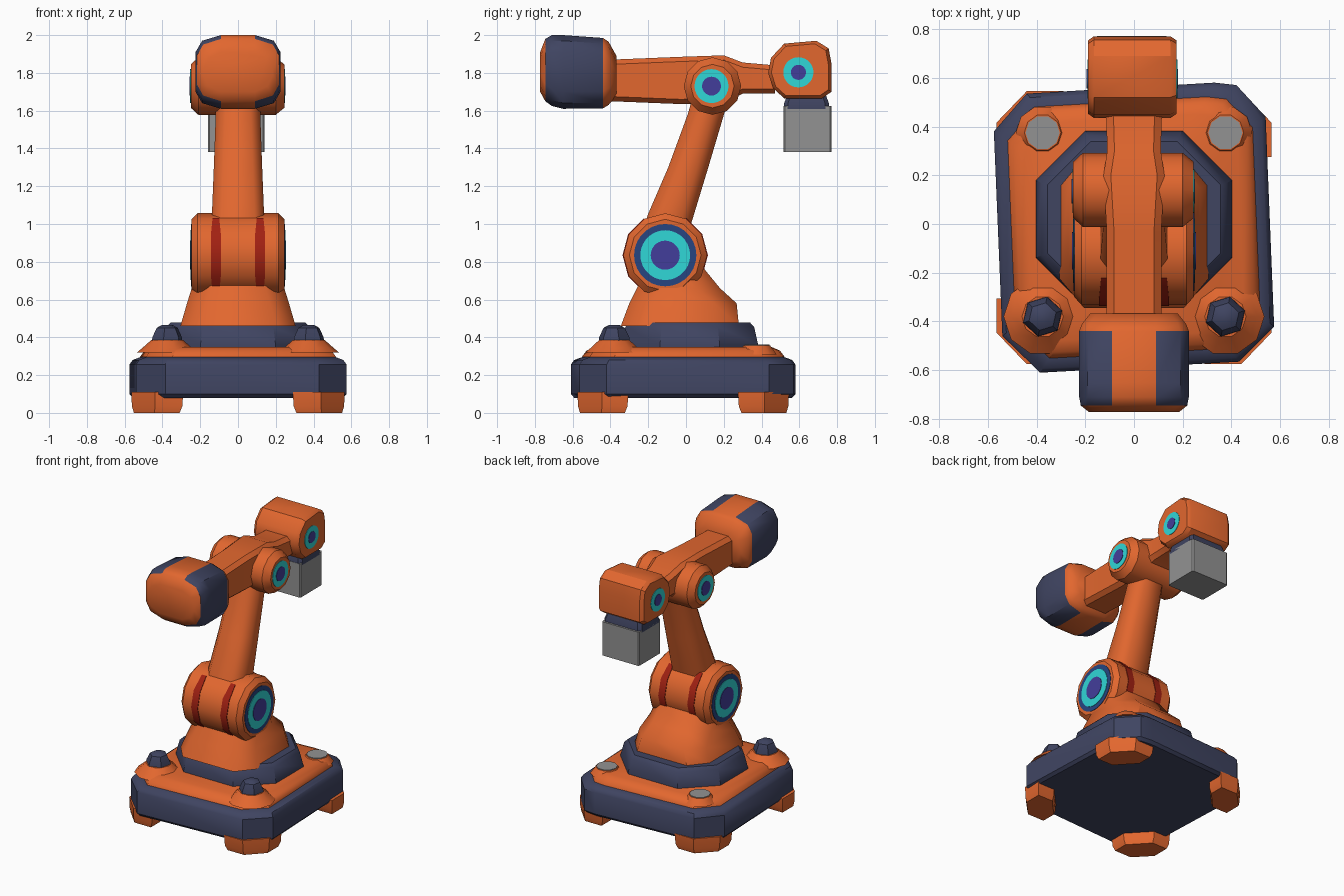
import bpy, bmesh, math
from mathutils import Vector

if "Cube" in bpy.data.objects:
    bpy.data.objects.remove(bpy.data.objects["Cube"])


def material(name, r, g, b):
    m = bpy.data.materials.new(name)
    m.diffuse_color = (r, g, b, 1)
    m.use_nodes = True
    m.node_tree.nodes["Principled BSDF"].inputs["Base Color"].default_value = m.diffuse_color
    return m


ORANGE = material("orange paint", 0.76, 0.135, 0.028)
NAVY = material("navy", 0.05, 0.058, 0.12)
GREY = material("grey metal", 0.29, 0.29, 0.29)
CYAN = material("cyan", 0.03, 0.68, 0.68)
INDIGO = material("indigo", 0.055, 0.048, 0.33)
BLUE = material("deep blue", 0.02, 0.06, 0.22)
RED = material("dark red", 0.36, 0.015, 0.006)


def loft(name, rings, mats, rule=None, angle=35):
    """Skin a list of equal-length point rings and cap both ends."""
    bm = bmesh.new()
    vs = [[bm.verts.new(p) for p in ring] for ring in rings]
    n = len(vs[0])
    for a, b in zip(vs, vs[1:]):
        for i in range(n):
            j = (i + 1) % n
            bm.faces.new((a[i], a[j], b[j], b[i]))
    bm.faces.new(vs[0])
    bm.faces.new(vs[-1])
    bmesh.ops.recalc_face_normals(bm, faces=bm.faces)
    if rule:
        for f in bm.faces:
            f.material_index = rule(f.calc_center_median())
    me = bpy.data.meshes.new(name)
    bm.to_mesh(me)
    bm.free()
    for m in mats:
        me.materials.append(m)
    ob = bpy.data.objects.new(name, me)
    bpy.context.collection.objects.link(ob)
    bpy.ops.object.select_all(action='DESELECT')
    ob.select_set(True)
    bpy.context.view_layer.objects.active = ob
    bpy.ops.object.shade_smooth_by_angle(angle=math.radians(angle))
    return ob


def place(axis, pos, u, v):
    return {'x': (pos, u, v), 'y': (u, pos, v), 'z': (u, v, pos)}[axis]


def cut_rect(axis, pos, cu, cv, hu, hv, ku, kv):
    """Rectangle with cut corners, across the given axis."""
    pts = [(hu - ku, hv), (hu, hv - kv), (hu, kv - hv), (hu - ku, -hv),
           (ku - hu, -hv), (-hu, kv - hv), (-hu, hv - kv), (ku - hu, hv)]
    return [place(axis, pos, cu + u, cv + v) for u, v in pts]


def circle(axis, pos, cu, cv, r, n=12, phase=0.0):
    return [place(axis, pos, cu + r * math.cos(phase + 2 * math.pi * i / n),
                  cv + r * math.sin(phase + 2 * math.pi * i / n)) for i in range(n)]


def discs(name, y, z, xl, xr, layers):
    """Concentric painted plates on both ends of a joint."""
    for side, x0 in ((-1, xl), (1, xr)):
        for k, (r, mat) in enumerate(layers):
            x = x0 + side * 0.003 * (k + 1)
            loft(f"{name}_{mat.name.replace(' ', '_')}_disc",
                 [circle('x', x - side * 0.006, y, z, r, 28), circle('x', x, y, z, r, 28)], [mat])


# Base slab and deck share one slightly skewed footprint
FOOT = [(-.575, .38), (-.44, .535), (.33, .58), (.42, .57), (.54, .44),
        (.575, -.42), (.43, -.565), (-.385, -.61), (-.54, -.46)]


def foot_ring(s, z):
    return [(x * s, (y + .01) * s - .01, z) for x, y in FOOT]


loft("base_slab", [foot_ring(s, z) for s, z in
                   ((.97, .08), (1, .10), (1, .255), (.97, .28), (.9, .295))], [NAVY])
loft("base_deck", [foot_ring(s, z) for s, z in ((.91, .27), (.9, .298), (.86, .33), (.78, .35))], [ORANGE])

# Four feet, cut to follow the slab corners
CORNER = [(.565, .29), (.565, .43), (.44, .56), (.29, .56), (.29, .44), (.43, .29)]
for sx in (-1, 1):
    for sy in (-1, 1):
        rings = []
        for s, z in ((.88, 0.0), (.97, .035), (1, .11)):
            rings.append([(sx * (.45 + (x - .45) * s), sy * (.445 + (y - .445) * s) - .015, z)
                          for x, y in CORNER])
        loft("foot", rings, [ORANGE])

# Deck mounds: bolts at the front, grey pads at the back
for sx in (-1, 1):
    x = sx * .375
    loft("bolt_mound", [circle('z', z, x, -.38, r, 10) for r, z in ((.16, .32), (.13, .345), (.085, .385))], [ORANGE])
    loft("corner_bolt", [circle('z', z, x, -.38, r, 6, .3) for r, z in
                         ((.088, .35), (.082, .40), (.058, .45), (.03, .465))], [NAVY])
    loft("pad_mound", [circle('z', z, x, .375, r, 10) for r, z in ((.11, .31), (.075, .356))], [ORANGE])
    loft("deck_pad", [circle('z', z, x, .375, .07, 10) for z in (.352, .361)], [GREY])

# Turntable
loft("turntable", [cut_rect('z', z, 0, .02, .395 * s, .355 * s, .2 * s, .2 * s)
                   for z, s in ((.33, 1.02), (.36, 1.02), (.455, .96), (.478, .9))], [NAVY])

# Pedestal rising into the shoulder
loft("pedestal", [cut_rect('z', z, 0, (y0 + y1) / 2, hx, (y1 - y0) / 2, .1, .12)
                  for z, hx, y0, y1 in ((.46, .305, -.345, .28), (.58, .27, -.30, .268),
                                        (.66, .245, -.26, .18), (.77, .238, -.21, .09))], [ORANGE], None, 50)

# Shoulder hub
SY, SZ = -.11, .835
loft("shoulder_hub", [circle('x', x, SY, SZ, r) for x, r in
                      ((-.245, .19), (-.215, .222), (.215, .222), (.245, .19))], [ORANGE])
discs("shoulder", SY, SZ, -.245, .245, ((.165, BLUE), (.132, CYAN), (.077, INDIGO)))

# Red seams around the front and back of the hub
for sx in (-1, 1):
    for mid in (0, 180):
        rings = []
        for k in range(-2, 3):
            a = math.radians(mid + 30 * k)
            w = .026 if abs(k) < 2 else .018
            rings.append([(sx * .117 + dx, SY + r * math.cos(a), SZ + r * math.sin(a))
                          for dx, r in ((-w, .217), (w, .217), (w, .226), (-w, .226))])
        loft("shoulder_seam", rings, [RED])

# Lower arm
loft("lower_arm", [cut_rect('z', z, 0, y, hx, hy, .05, .06) for z, y, hx, hy in
                   ((.88, -.13, .138, .12), (1.05, -.08, .138, .122), (1.3, .012, .128, .106),
                    (1.58, .105, .118, .096), (1.72, .15, .118, .1))], [ORANGE], None, 50)

# Elbow hub
EY, EZ = .14, 1.73
loft("elbow_hub", [circle('x', x, EY, EZ, r) for x, r in
                   ((-.25, .115), (-.21, .152), (.2, .152), (.245, .115))], [ORANGE])
discs("elbow", EY - .005, EZ, -.25, .245, ((.09, CYAN), (.05, INDIGO)))

# Beam running back to front through the elbow
loft("upper_beam", [cut_rect('y', y, 0, (z0 + z1) / 2, hx, (z1 - z0) / 2, .03, .025) for y, hx, z0, z1 in
                    ((-.4, .112, 1.65, 1.87), (-.03, .112, 1.635, 1.885), (.2, .125, 1.64, 1.893),
                     (.30, .11, 1.69, 1.855), (.47, .115, 1.69, 1.84))], [ORANGE])


# Motor housing with navy cheeks and an orange spine
def housing_ring(y, s, z0, z1):
    h, c = (z1 - z0) / 2, (z0 + z1) / 2
    half = [(.09, h), (.19 * s, h - .03), (.225 * s, h - .09),
            (.225 * s, .09 - h), (.19 * s, .03 - h), (.09, -h)]
    return [(x, y, c + z) for x, z in half] + [(-x, y, c + z) for x, z in reversed(half)]


loft("motor_housing", [housing_ring(*r) for r in
                       ((-.772, .82, 1.70, 1.91), (-.745, .97, 1.65, 1.98), (-.71, 1, 1.625, 2.0),
                        (-.65, 1, 1.61, 2.0), (-.44, 1, 1.612, 1.985), (-.41, .95, 1.63, 1.965),
                        (-.368, .8, 1.68, 1.89))],
     [ORANGE, NAVY], lambda c: 1 if -.735 < c.y < -.435 and abs(c.x) > .095 else 0, 40)

# Wrist
WRIST = [(.435, 1.80), (.45, 1.88), (.52, 1.955), (.69, 1.97), (.755, 1.93),
         (.77, 1.85), (.77, 1.70), (.72, 1.665), (.52, 1.665), (.46, 1.72)]


def wrist_ring(x, s):
    return [(x, .605 + (y - .605) * s, 1.81 + (z - 1.81) * s) for y, z in WRIST]


loft("wrist", [wrist_ring(-.188, .9), wrist_ring(-.165, 1), wrist_ring(.15, 1), wrist_ring(.175, .9)], [ORANGE])
discs("wrist", .595, 1.803, -.188, .175, ((.08, CYAN), (.04, INDIGO)))

# Tool collar and tool block
loft("tool_collar", [cut_rect('z', z, -.01, .638, hx, hy, .02, .02) for z, hx, hy in
                     ((1.61, .15, .12), (1.64, .15, .118), (1.69, .135, .1))], [NAVY])
loft("tool_block", [cut_rect('z', z, -.01, .644, .15, .127, .008, .008) for z in (1.38, 1.625)], [GREY])
